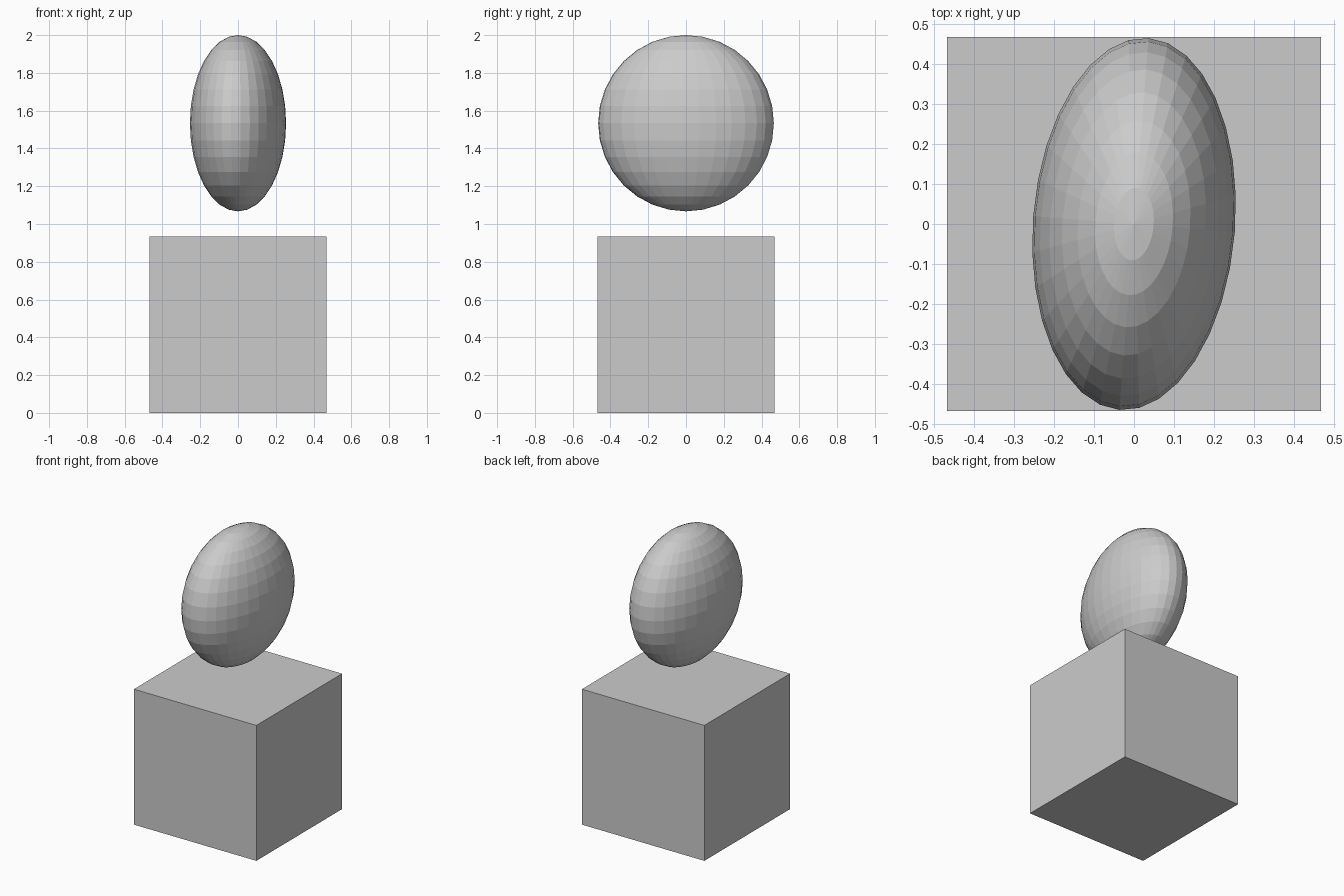
import bpy
import math

if "Cube" in bpy.data.objects:
    bpy.data.objects.remove(bpy.data.objects["Cube"])

# Cube pedestal
bpy.ops.mesh.primitive_cube_add(size=0.935, location=(0, 0, 0.4675))
bpy.context.object.name = "pedestal_cube"

# Flattened sphere floating above, turned slightly about the vertical
bpy.ops.mesh.primitive_uv_sphere_add(
    segments=32, ring_count=16, radius=1,
    location=(0, 0, 1.5335), rotation=(0, 0, math.radians(-4.5)))
ball = bpy.context.object
ball.name = "floating_ellipsoid"
ball.scale = (0.253, 0.4665, 0.4665)
